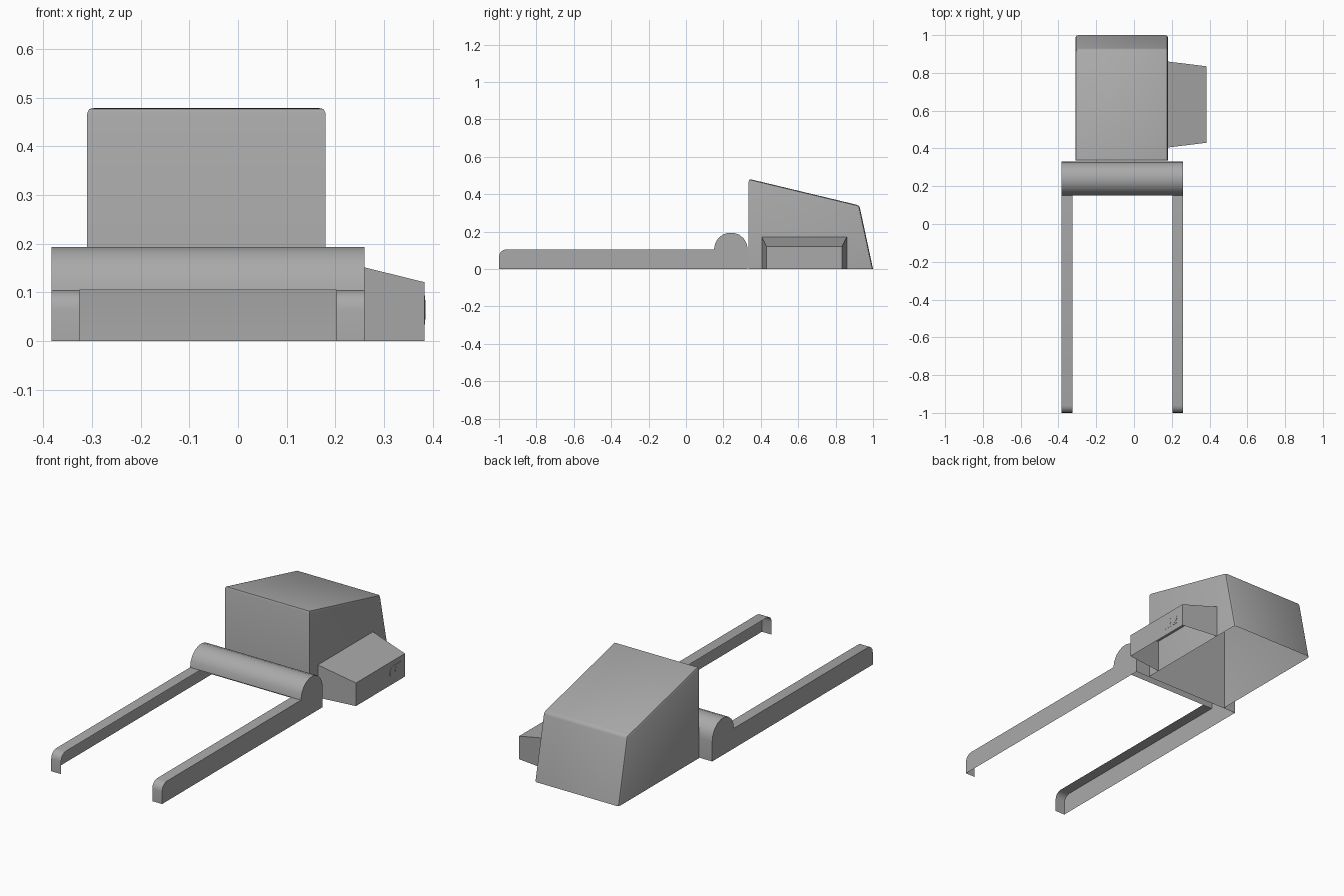
import bpy
import bmesh
from math import cos, sin, pi, radians
from mathutils import Vector

cube = bpy.data.objects.get("Cube")
if cube:
    bpy.data.objects.remove(cube, do_unlink=True)

grey = bpy.data.materials.new("plain grey")
grey.use_nodes = True
colour = (0.4, 0.4, 0.4, 1)
grey.diffuse_color = colour
grey.node_tree.nodes["Principled BSDF"].inputs["Base Color"].default_value = colour


def finish(bm, name, angle=35):
    mesh = bpy.data.meshes.new(name)
    bm.to_mesh(mesh)
    bm.free()
    obj = bpy.data.objects.new(name, mesh)
    bpy.context.collection.objects.link(obj)
    mesh.materials.append(grey)
    bpy.ops.object.select_all(action="DESELECT")
    obj.select_set(True)
    bpy.context.view_layer.objects.active = obj
    bpy.ops.object.shade_smooth_by_angle(angle=radians(angle))
    return obj


def add_face(bm, points, outward):
    """Add a face whose normal points towards the outward direction."""
    face = bm.faces.new([bm.verts.new(p) for p in points])
    face.normal_update()
    if face.normal.dot(Vector(outward)) < 0:
        face.normal_flip()


def strips(bm, profile, x0, x1, centre):
    """Sweep a y-z profile from x0 to x1 as an open sheet."""
    for (ya, za), (yb, zb) in zip(profile, profile[1:]):
        out = (0, (ya + yb) / 2 - centre[0], (za + zb) / 2 - centre[1])
        add_face(bm, [(x0, ya, za), (x1, ya, za), (x1, yb, zb), (x0, yb, zb)], out)


def arc(cy, cz, r, start, end, n):
    return [(cy + r * cos(start + (end - start) * i / n),
             cz + r * sin(start + (end - start) * i / n)) for i in range(n + 1)]


# Base frame: two open-bottomed arms joined by a rounded cross bar
LEFT, RIGHT, ARM = 0.26, -0.383, 0.057
arm_profile = [(-1, 0)] + arc(-0.96, 0.065, 0.04, pi, pi / 2, 4) + [(0.15, 0.105)]
bar_profile = arc(0.24, 0.105, 0.09, pi, 0, 9) + [(0.33, 0)]
outline = arm_profile + bar_profile[1:]

bm = bmesh.new()
for x, inner in ((LEFT, LEFT - ARM), (RIGHT, RIGHT + ARM)):
    strips(bm, arm_profile, x, inner, (-0.4, 0))
    add_face(bm, [(x, y, z) for y, z in outline], (x - inner, 0, 0))
strips(bm, bar_profile, RIGHT, LEFT, (0.24, 0.05))
bmesh.ops.remove_doubles(bm, verts=bm.verts, dist=0.0005)
finish(bm, "base_frame")

# Main housing: sloped hood, open below, with softened upper edges
hood = [(0.335, 0), (0.335, 0.482), (0.927, 0.34), (1.0, 0)]
x0, x1 = -0.31, 0.18
bm = bmesh.new()
strips(bm, hood, x0, x1, (0.6, 0.15))
for x in (x0, x1):
    add_face(bm, [(x, y, z) for y, z in hood], (x - (x0 + x1) / 2, 0, 0))
bmesh.ops.remove_doubles(bm, verts=bm.verts, dist=0.0005)
soft = [e for e in bm.edges if len(e.link_faces) == 2
        and (max(v.co.z for v in e.verts) > 0.1)
        and not all(v.co.y < 0.34 and abs(v.co.x - e.verts[0].co.x) < 0.01 for v in e.verts)]
bmesh.ops.bevel(bm, geom=soft, offset=0.014, segments=2, profile=0.5, affect="EDGES")
finish(bm, "main_housing")

# Side box: tapered outward from the housing, open below and inside
inner = [(0.18, 0.405, 0), (0.18, 0.405, 0.171), (0.18, 0.86, 0.171), (0.18, 0.86, 0)]
outer = [(0.383, 0.43, 0), (0.383, 0.43, 0.121), (0.383, 0.835, 0.121), (0.383, 0.835, 0)]
bm = bmesh.new()
add_face(bm, outer, (1, 0, 0))
for i, out in enumerate([(0, -1, 0), (0, 0, 1), (0, 1, 0)]):
    add_face(bm, [inner[i], inner[i + 1], outer[i + 1], outer[i]], out)
bmesh.ops.remove_doubles(bm, verts=bm.verts, dist=0.0005)
finish(bm, "side_box", 20)

# Socket plate with two round outlets on the side box
bm = bmesh.new()
bmesh.ops.create_cube(bm, size=1)
bmesh.ops.scale(bm, vec=(0.002, 0.1, 0.06), verts=bm.verts)
bmesh.ops.translate(bm, vec=(0.383, 0.75, 0.064), verts=bm.verts)
finish(bm, "socket_plate", 20)

for name, y in (("front_outlet", 0.727), ("back_outlet", 0.773)):
    bm = bmesh.new()
    bmesh.ops.create_cone(bm, cap_ends=True, segments=16, radius1=0.02, radius2=0.02, depth=0.003)
    for v in bm.verts:
        v.co = Vector((v.co.z + 0.3835, v.co.y + y, v.co.x + 0.064))
    bmesh.ops.recalc_face_normals(bm, faces=bm.faces)
    finish(bm, name)
